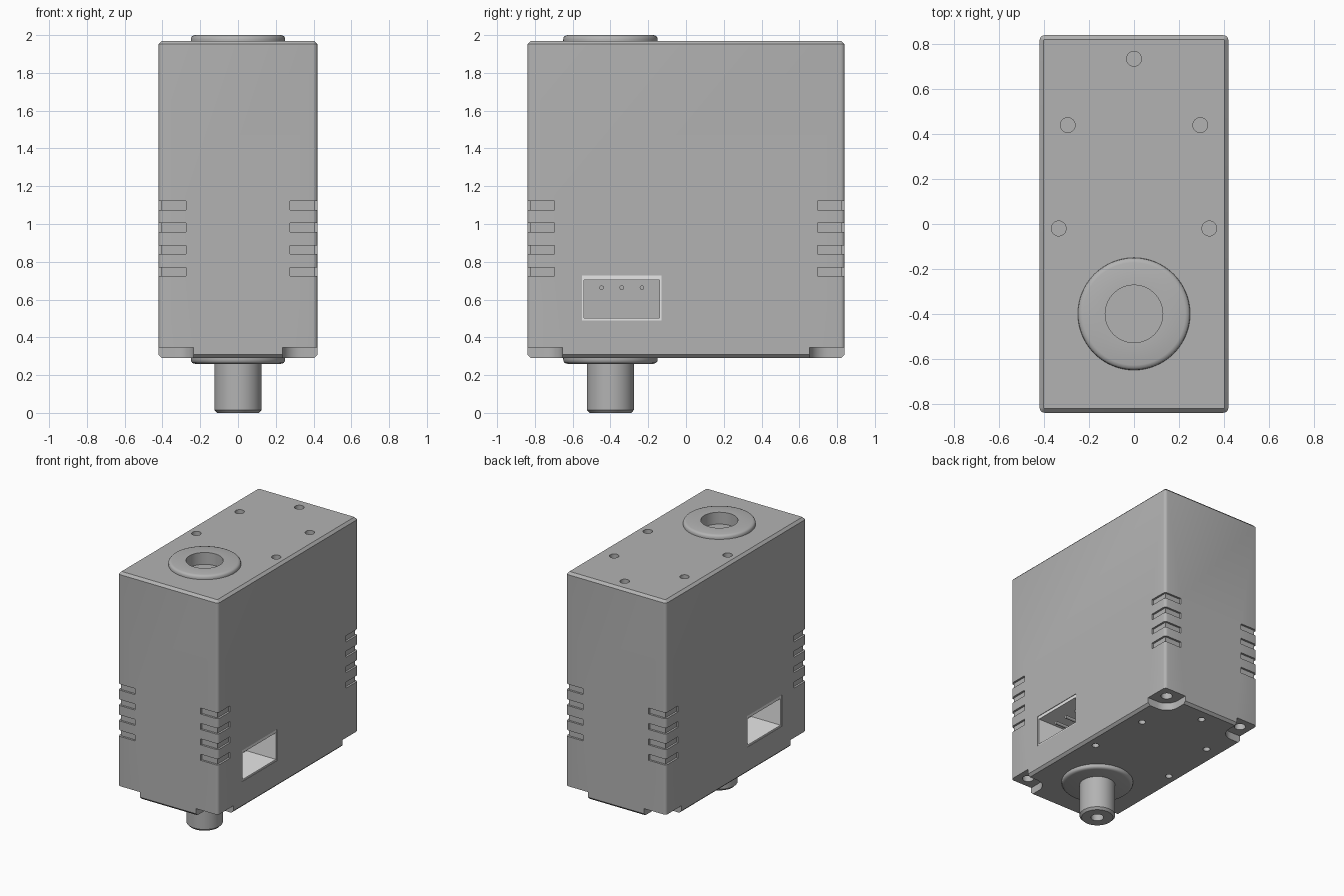
import bpy, bmesh, math
from mathutils import Matrix

cube = bpy.data.objects.get("Cube")
if cube:
    bpy.data.objects.remove(cube, do_unlink=True)


def material(name, value):
    m = bpy.data.materials.new(name)
    m.use_nodes = True
    color = (value, value, value, 1)
    m.diffuse_color = color
    m.node_tree.nodes["Principled BSDF"].inputs["Base Color"].default_value = color
    return m


GRAY = material("housing gray", 0.45)
WHITE = material("connector white", 0.85)


def finish(name, bm, mat=GRAY):
    bmesh.ops.recalc_face_normals(bm, faces=bm.faces[:])
    mesh = bpy.data.meshes.new(name)
    bm.to_mesh(mesh)
    bm.free()
    mesh.materials.append(mat)
    ob = bpy.data.objects.new(name, mesh)
    bpy.context.collection.objects.link(ob)
    return ob


def smooth(ob):
    bpy.ops.object.select_all(action='DESELECT')
    ob.select_set(True)
    bpy.context.view_layer.objects.active = ob
    bpy.ops.object.shade_smooth_by_angle(angle=math.radians(35))


def prism(name, outline, z0, z1, mat=GRAY):
    bm = bmesh.new()
    face = bm.faces.new([bm.verts.new((x, y, z0)) for x, y in outline])
    ext = bmesh.ops.extrude_face_region(bm, geom=[face])
    verts = [v for v in ext["geom"] if isinstance(v, bmesh.types.BMVert)]
    bmesh.ops.translate(bm, verts=verts, vec=(0, 0, z1 - z0))
    return finish(name, bm, mat)


def box(name, x, y, z, mat=GRAY):
    return prism(name, [(x[0], y[0]), (x[1], y[0]), (x[1], y[1]), (x[0], y[1])], z[0], z[1], mat)


def circle(cx, cy, r, n=32):
    return [(cx + r * math.cos(math.tau * i / n), cy + r * math.sin(math.tau * i / n)) for i in range(n)]


def lathe(name, profile, y, mat=GRAY):
    bm = bmesh.new()
    verts = [bm.verts.new((r, 0, z)) for r, z in profile]
    edges = [bm.edges.new(pair) for pair in zip(verts, verts[1:])]
    bmesh.ops.spin(bm, geom=verts + edges, cent=(0, 0, 0), axis=(0, 0, 1), angle=math.tau, steps=64)
    bmesh.ops.remove_doubles(bm, verts=bm.verts[:], dist=0.0001)
    bmesh.ops.translate(bm, verts=bm.verts[:], vec=(0, y, 0))
    ob = finish(name, bm, mat)
    smooth(ob)
    return ob


def cut(target, cutter):
    mod = target.modifiers.new("cut", 'BOOLEAN')
    mod.operation = 'DIFFERENCE'
    mod.solver = 'EXACT'
    mod.object = cutter
    bpy.context.view_layer.objects.active = target
    bpy.ops.object.modifier_apply(modifier=mod.name)
    bpy.data.objects.remove(cutter, do_unlink=True)


# Housing block: rounded uprights, chamfered top and bottom
W, D, BOTTOM, TOP = 0.42, 0.84, 0.29, 1.97
bm = bmesh.new()
bmesh.ops.create_cube(bm, size=1, matrix=Matrix.Translation((0, 0, (BOTTOM + TOP) / 2))
                      @ Matrix.Diagonal((2 * W, 2 * D, TOP - BOTTOM, 1)))
uprights = [e for e in bm.edges if abs(e.verts[0].co.z - e.verts[1].co.z) > 1]
bmesh.ops.bevel(bm, geom=uprights, offset=0.022, segments=4, profile=0.5, affect='EDGES')
rims = [e for e in bm.edges if abs(e.verts[0].co.z - e.verts[1].co.z) < 0.01]
bmesh.ops.bevel(bm, geom=rims, offset=0.018, segments=1, affect='EDGES')
housing = finish("housing", bm)

# Four corners: vent slots wrapping the edge, foot notches and screw holes
SLOT = 0.015
for sx in (-1, 1):
    for sy in (-1, 1):
        def corner(points):
            return [(sx * (W - a), sy * (D - b)) for a, b in points]
        vent = [(-0.1, -0.1), (0.145, -0.1), (0.145, SLOT), (SLOT, SLOT), (SLOT, 0.145), (-0.1, 0.145)]
        for i in range(4):
            z = 0.747 + 0.117 * i
            cut(housing, prism("vent_cutter", corner(vent), z - 0.023, z + 0.023))
        arc = [(0.085 + 0.1 * math.cos(t * math.pi / 16), 0.085 + 0.1 * math.sin(t * math.pi / 16))
               for t in range(9)]
        notch = [(-0.1, -0.1), (0.185, -0.1)] + arc + [(-0.1, 0.185)]
        cut(housing, prism("notch_cutter", corner(notch), 0.2, 0.347))
        cut(housing, prism("screw_cutter", circle(sx * 0.335, sy * 0.755, 0.04), 0.25, 0.47))

# Mounting holes in the top and bottom faces
for x, y in [(0, 0.735), (-0.295, 0.44), (0.295, 0.44), (-0.335, -0.02), (0.335, -0.02)]:
    cut(housing, prism("top_hole_cutter", circle(x, y, 0.033), 1.9, 2.1))
    cut(housing, prism("bottom_hole_cutter", circle(x, y, 0.025), 0.2, 0.39))

# Bore under the top collar
SHAFT_Y = -0.4
cut(housing, prism("bore_cutter", circle(0, SHAFT_Y, 0.128, 64), 1.91, 2.1))

# Connector sockets on both sides: pocket, white shell, pins
Y0, Y1, Z0, Z1 = -0.55, -0.13, 0.49, 0.727
BACK = 0.17
for s, side in ((-1, "right"), (1, "left")):
    cut(housing, box("socket_cutter", sorted((s * BACK, s * 0.6)), (Y0, Y1), (Z0, Z1)))
    xs = sorted((s * BACK, s * (W - 0.004)))
    shell = box(side + "_connector_shell", xs, (Y0, Y1), (Z0, Z1), WHITE)
    cut(shell, box("shell_cutter", sorted((s * 0.1, s * 0.6)), (Y0 + 0.011, Y1 - 0.011),
                   (Z0 + 0.012, Z1 - 0.024), WHITE))
    for i in range(3):
        bm = bmesh.new()
        place = Matrix.Translation((s * 0.25, -0.447 + 0.107 * i, 0.663)) @ Matrix.Rotation(math.pi / 2, 4, 'Y')
        bmesh.ops.create_cone(bm, cap_ends=True, segments=16, radius1=0.012, radius2=0.012,
                              depth=0.18, matrix=place)
        smooth(finish(f"{side}_pin_{i + 1}", bm))
smooth(housing)

# Collars and output shaft
lathe("top_collar", [(0.128, 1.95), (0.128, 2.0), (0.228, 2.0), (0.241, 1.996), (0.248, 1.988),
                     (0.25, 1.976), (0.25, 1.95), (0.128, 1.95)], SHAFT_Y)
lathe("bottom_collar", [(0, 0.3), (0.25, 0.3), (0.25, 0.284), (0.248, 0.272), (0.241, 0.264),
                        (0.228, 0.26), (0, 0.26)], SHAFT_Y)
lathe("output_shaft", [(0, 0.28), (0.125, 0.28), (0.125, 0.016), (0.11, 0), (0.045, 0),
                       (0.045, 0.15), (0, 0.15)], SHAFT_Y)
